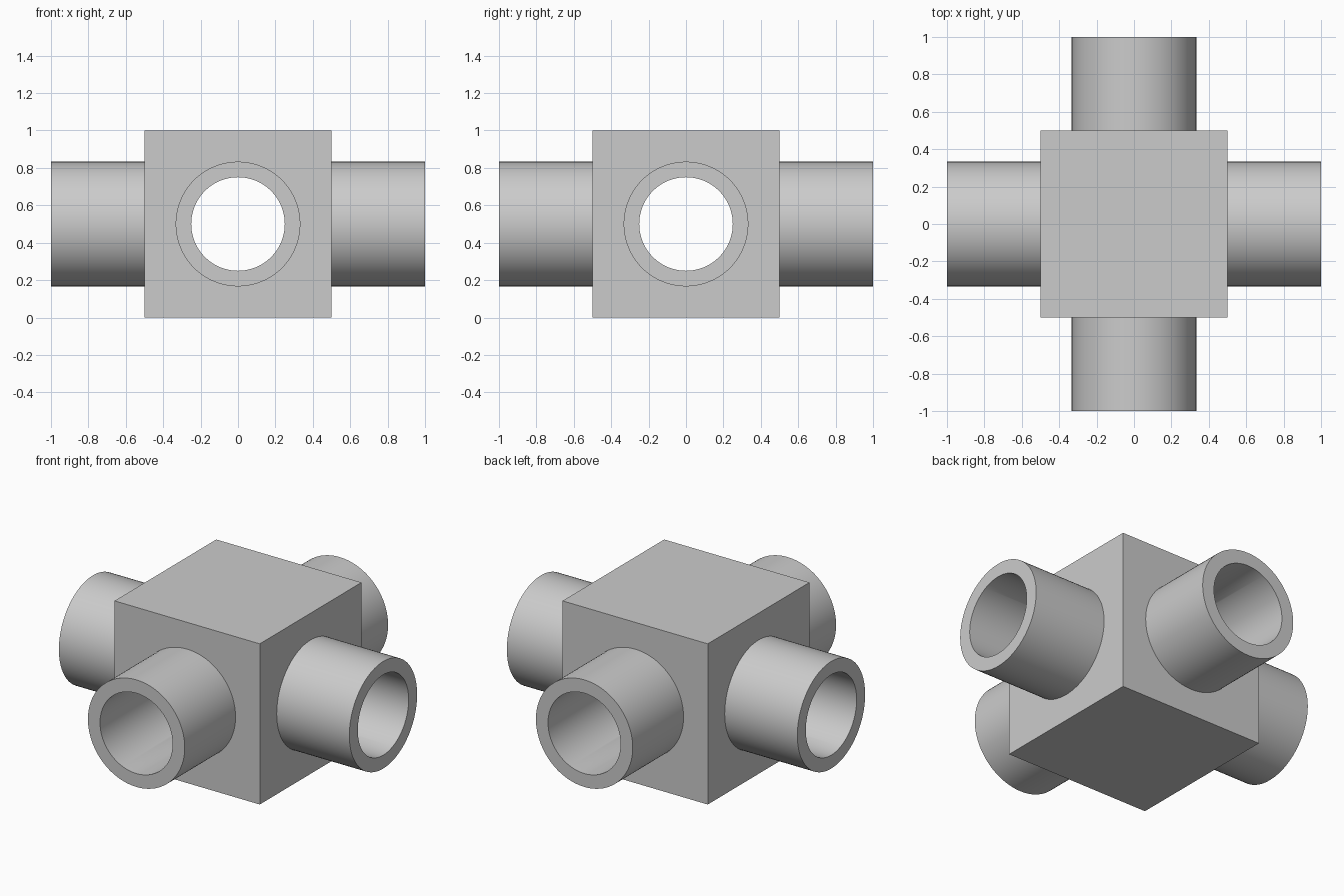
import bpy
from math import radians

default = bpy.data.objects.get("Cube")
if default:
    bpy.data.objects.remove(default, do_unlink=True)

CENTRE = (0, 0, 0.5)
OUTER, BORE = 1 / 3, 0.25
AXES = {"x": (0, radians(90), 0), "y": (radians(90), 0, 0)}

# Single grey material
grey = bpy.data.materials.new("plain grey")
grey.use_nodes = True
colour = (0.6, 0.6, 0.6, 1)
grey.diffuse_color = colour
grey.node_tree.nodes["Principled BSDF"].inputs["Base Color"].default_value = colour


def cylinder(name, radius, length, rotation):
    bpy.ops.mesh.primitive_cylinder_add(vertices=96, radius=radius, depth=length,
                                        location=CENTRE, rotation=rotation)
    obj = bpy.context.object
    obj.name = name
    obj.data.materials.append(grey)
    return obj


def combine(target, tool, operation):
    """Apply a boolean and discard the tool."""
    mod = target.modifiers.new(tool.name, "BOOLEAN")
    mod.object, mod.operation, mod.solver = tool, operation, "EXACT"
    bpy.context.view_layer.objects.active = target
    bpy.ops.object.modifier_apply(modifier=mod.name)
    bpy.data.objects.remove(tool, do_unlink=True)


# Central block
bpy.ops.mesh.primitive_cube_add(size=1, location=CENTRE)
fitting = bpy.context.object
fitting.name = "four_way_pipe_fitting"
fitting.data.materials.append(grey)

# Four pipe stubs, then the two crossing bores
for axis, rotation in AXES.items():
    combine(fitting, cylinder("pipe_" + axis, OUTER, 2, rotation), "UNION")
for axis, rotation in AXES.items():
    combine(fitting, cylinder("bore_" + axis, BORE, 2.2, rotation), "DIFFERENCE")

# Smooth round walls, sharp rims and block edges
bpy.ops.object.select_all(action="DESELECT")
fitting.select_set(True)
bpy.context.view_layer.objects.active = fitting
bpy.ops.object.shade_smooth_by_angle(angle=radians(30))
